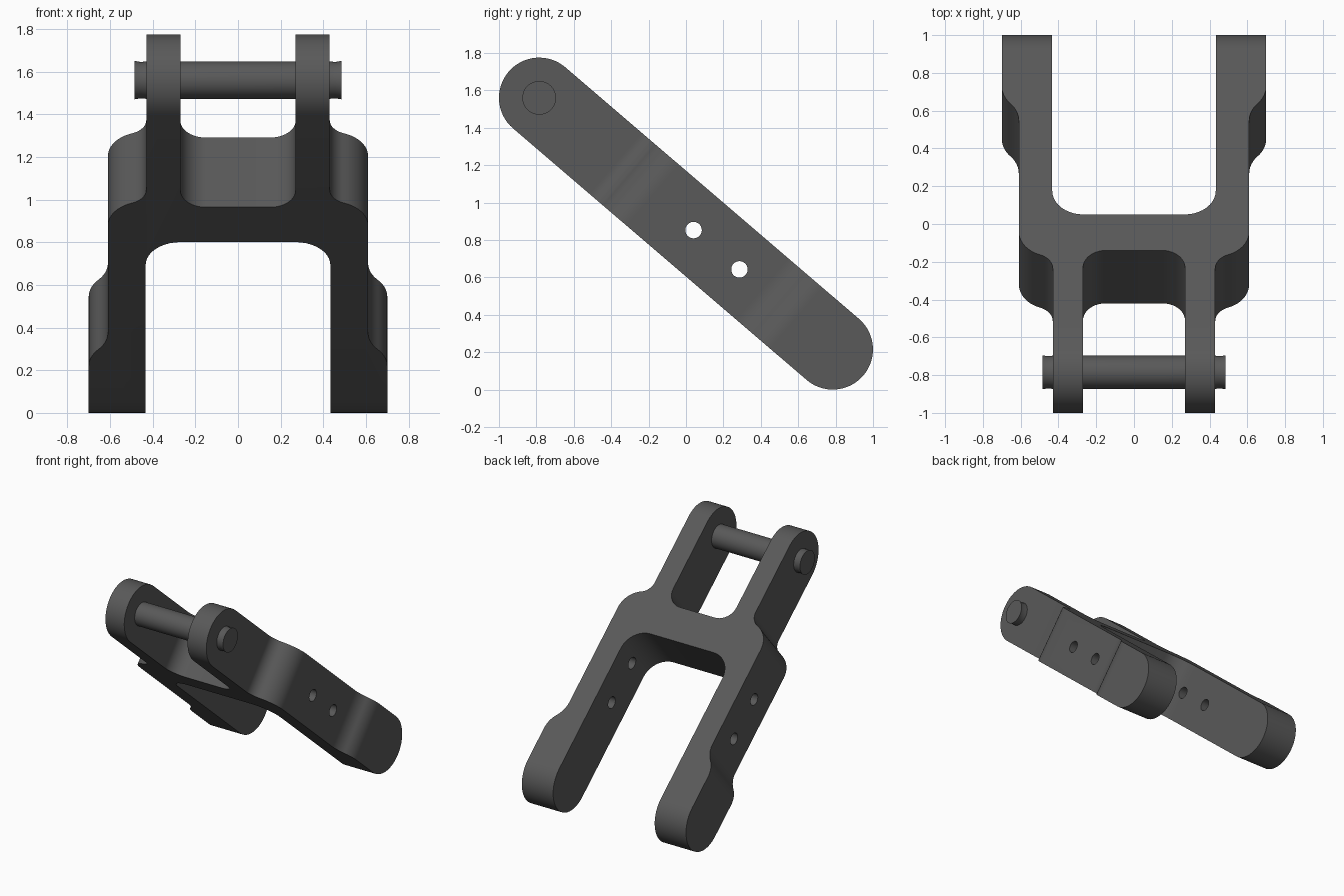
import bpy, bmesh
from math import sin, cos, atan2, radians, pi
from mathutils import Matrix

if "Cube" in bpy.data.objects:
    bpy.data.objects.remove(bpy.data.objects["Cube"], do_unlink=True)

# Frame of the tilted yoke: local x across, y down the arms, z out of the slab
TILT = atan2(1.345, 1.57)
FRAME = Matrix.Translation((0, -0.785, 1.56)) @ Matrix.Rotation(-TILT, 4, "X")
LENGTH, END_R = 2.067, 0.215

steel = bpy.data.materials.new("dark grey steel")
steel.use_nodes = True
steel.diffuse_color = (0.1, 0.1, 0.1, 1)
steel.node_tree.nodes["Principled BSDF"].inputs["Base Color"].default_value = (0.1, 0.1, 0.1, 1)


def arc(cx, cy, r, start, end, n=10):
    angles = [radians(start + (end - start) * i / n) for i in range(n + 1)]
    return [(cx + r * cos(a), cy + r * sin(a)) for a in angles]


def s_curve(x, y, r1, r2, turn):
    """Concave arc flowing into a convex arc, leaving and ending parallel to y."""
    a, cx = radians(turn), x + r1
    hollow = arc(cx, y, r1, 180, 180 - turn)
    bulge = arc(cx - (r1 + r2) * cos(a), y + (r1 + r2) * sin(a), r2, -turn, 0)
    return hollow + bulge[1:]


def loft(name, rings):
    """Join matching rings of points into a closed solid."""
    bm = bmesh.new()
    loops = [[bm.verts.new(p) for p in ring] for ring in rings]
    for a, b in zip(loops, loops[1:]):
        for i in range(len(a)):
            j = (i + 1) % len(a)
            bm.faces.new((a[i], a[j], b[j], b[i]))
    bm.faces.new(loops[0])
    bm.faces.new(loops[-1])
    bmesh.ops.recalc_face_normals(bm, faces=bm.faces)
    mesh = bpy.data.meshes.new(name)
    bm.to_mesh(mesh)
    bm.free()
    mesh.materials.append(steel)
    ob = bpy.data.objects.new(name, mesh)
    ob.matrix_world = FRAME
    bpy.context.collection.objects.link(ob)
    return ob


def rod(name, y, sections, n=48):
    """Round bar along x, from (x, radius) sections."""
    return loft(name, [[(x, py, pz) for py, pz in arc(y, 0, r, 0, 360, n)[:-1]]
                       for x, r in sections])


def boolean(target, cutter, operation):
    mod = target.modifiers.new(operation.lower(), "BOOLEAN")
    mod.operation, mod.solver, mod.object = operation, "EXACT", cutter
    cutter.hide_render = True
    bpy.ops.object.select_all(action="DESELECT")
    target.select_set(True)
    bpy.context.view_layer.objects.active = target
    bpy.ops.object.modifier_apply(modifier=mod.name)
    bpy.data.objects.remove(cutter, do_unlink=True)


def smooth(ob):
    bpy.ops.object.select_all(action="DESELECT")
    ob.select_set(True)
    bpy.context.view_layer.objects.active = ob
    bpy.ops.object.shade_smooth_by_angle(angle=radians(30))


# Yoke plan: one half, then mirrored
half = arc(0.15, 0.545, 0.12, 90, 0)            # inner corner of the pin fork
half += [(0.27, -0.3), (0.43, -0.3)]            # pin arm
half += s_curve(0.43, 0.54, 0.1, 0.173, 70)     # shoulder
half += s_curve(0.61, 1.57, 0.183, 0.183, 41)   # flare of the long arm
half += [(0.70, 2.4), (0.433, 2.4)]             # long arm
half += arc(0.268, 1.081, 0.165, 0, -90)        # inner corner of the long fork
plan = half + [(-x, y) for x, y in reversed(half)]
yoke = loft("yoke", [[(x, y, z) for x, y in plan] for z in (-0.3, 0.3)])

# Rounded arm ends
side = arc(0, 0, END_R, 270, 90, 32) + arc(LENGTH, 0, END_R, 90, -90, 32)
boolean(yoke, loft("side_cutter", [[(x, y, z) for y, z in side] for x in (-0.8, 0.8)]),
        "INTERSECT")

# Bolt holes through both long arms
for y in (1.087, 1.41):
    boolean(yoke, rod("hole_cutter", y, [(-0.9, 0.044), (0.9, 0.044)], 32), "DIFFERENCE")
smooth(yoke)

# Cross pin with slightly waisted ends
ends = [(0.485, 0.09), (0.455, 0.085), (0.43, 0.088)]
pin = rod("cross_pin", 0, [(-x, r) for x, r in ends] + ends[::-1])
smooth(pin)
